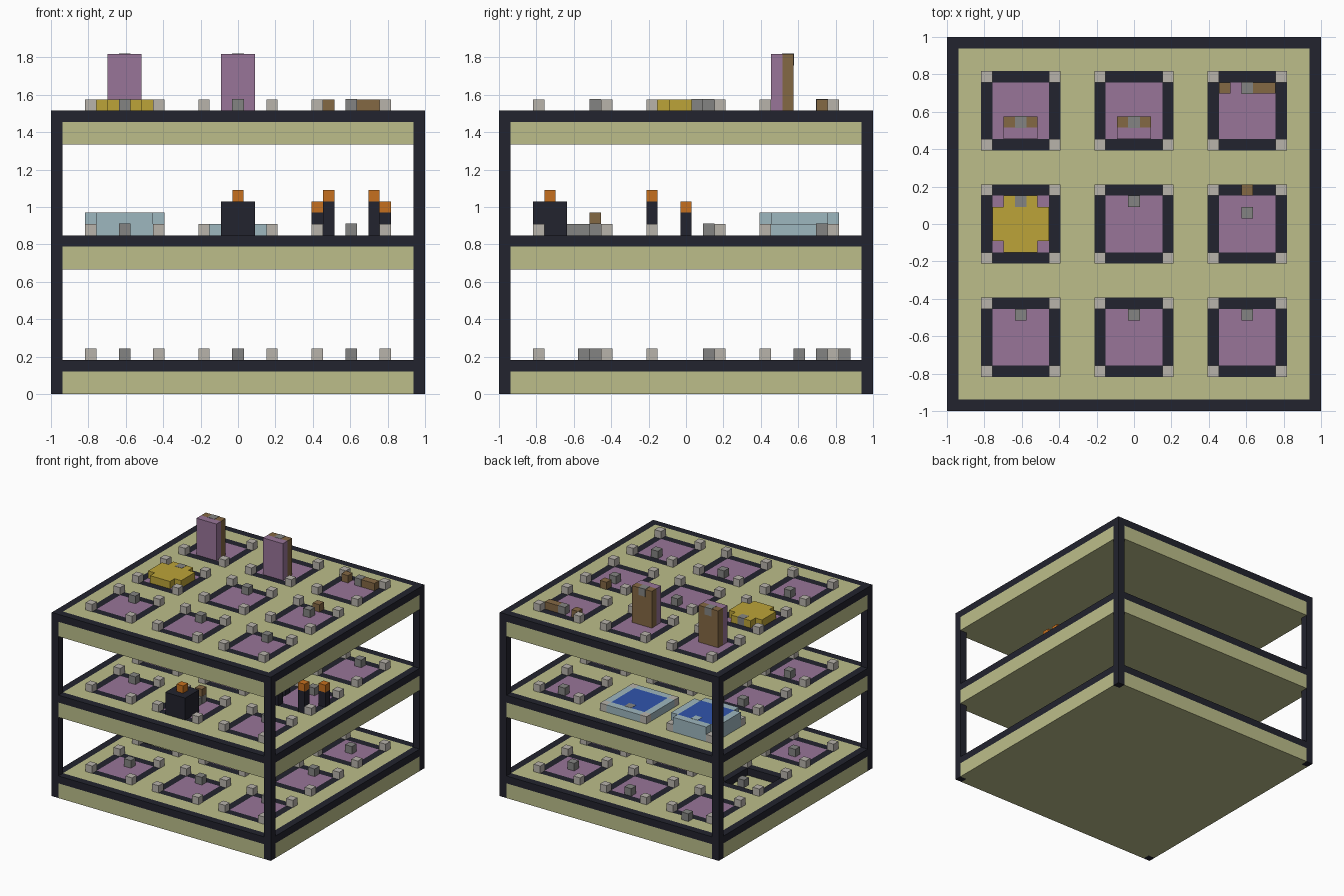
import bpy
import bmesh
from mathutils import Matrix, Vector

cube = bpy.data.objects.get("Cube")
if cube:
    bpy.data.objects.remove(cube, do_unlink=True)

V = 2 / 33            # one block
FLOORS = (0, 11, 22)  # underside of each floor, in blocks
CELLS = (-10, 0, 10)  # plot centres on both axes


def material(name, *rgb):
    linear = [(c / 255 / 12.92) if c < 11 else ((c / 255 + 0.055) / 1.055) ** 2.4 for c in rgb]
    m = bpy.data.materials.new(name)
    m.use_nodes = True
    m.diffuse_color = (*linear, 1)
    bsdf = m.node_tree.nodes["Principled BSDF"]
    bsdf.inputs["Base Color"].default_value = (*linear, 1)
    bsdf.inputs["Roughness"].default_value = 0.9
    return m


GREEN = material("sage green", 188, 190, 138)
DARK = material("near black", 34, 35, 46)
PURPLE = material("dusty purple", 152, 117, 152)
PALE = material("pale grey", 184, 179, 171)
GREY = material("mid grey", 132, 132, 130)
YELLOW = material("mustard yellow", 188, 164, 56)
BROWN = material("brown", 132, 104, 68)
ORANGE = material("orange", 198, 112, 30)
ICE = material("pale blue", 158, 183, 191)
WATER = material("water blue", 48, 84, 172)


def finish(name, bm, mats):
    """Scale from blocks to units and link the object."""
    bmesh.ops.scale(bm, vec=(V, V, V), verts=bm.verts)
    mesh = bpy.data.meshes.new(name)
    bm.to_mesh(mesh)
    bm.free()
    for m in mats:
        mesh.materials.append(m)
    obj = bpy.data.objects.new(name, mesh)
    bpy.context.collection.objects.link(obj)
    return obj


def blocks(name, mat, items):
    """Join boxes given as (centre x, centre y, bottom z, size x, size y, size z)."""
    bm = bmesh.new()
    for x, y, z, sx, sy, sz in items:
        place = Matrix.Translation((x, y, z + sz / 2)) @ Matrix.Diagonal((sx, sy, sz, 1))
        bmesh.ops.create_cube(bm, size=1, matrix=place)
    return finish(name, bm, [mat])


def extrude(bm, faces, dz, keep=False):
    out = bmesh.ops.extrude_face_region(bm, geom=faces, use_keep_orig=keep)["geom"]
    verts = [g for g in out if isinstance(g, bmesh.types.BMVert)]
    bmesh.ops.translate(bm, verts=verts, vec=(0, 0, dz))
    if not keep:
        old = [f for f in faces if f.is_valid]
        if old:
            bmesh.ops.delete(bm, geom=old, context='FACES_ONLY')
    return [g for g in out if isinstance(g, bmesh.types.BMFace)]


def local(c):
    return min(abs(c - k) for k in CELLS)


def slab_colour(c, normal, base):
    """0 green, 1 dark, 2 purple, chosen from the position on the slab."""
    ax, ay, z = abs(c.x), abs(c.y), c.z - base
    if min(ax, ay) > 15.6:
        return 1                                   # corner posts
    if abs(normal.z) < 0.5:
        return 1 if z > 2 else 0                   # edge band and pit walls
    if z < 2.9:
        return 0                                   # underside and pit floor
    if max(ax, ay) > 15.6:
        return 1                                   # outer border
    reach = max(local(c.x), local(c.y))
    return 2 if reach < 2.6 else 1 if reach < 3.6 else 0


# Floor slabs with framed plots
def floor_slab(name, base, pit=None):
    bm = bmesh.new()
    bmesh.ops.create_grid(bm, x_segments=33, y_segments=33, size=16.5,
                          matrix=Matrix.Translation((0, 0, base)))
    mid = extrude(bm, bm.faces[:], 2, keep=True)
    top = extrude(bm, mid, 1)
    if pit:
        px, py = pit
        hole = [f for f in top
                if max(abs(f.calc_center_median().x - px),
                       abs(f.calc_center_median().y - py)) < 2.6]
        extrude(bm, hole, -1)
    bmesh.ops.recalc_face_normals(bm, faces=bm.faces[:])
    for f in bm.faces:
        f.material_index = slab_colour(f.calc_center_median(), f.normal, base)
    finish(name, bm, [GREEN, DARK, PURPLE])


floor_slab("lower_floor", FLOORS[0], pit=(-10, 0))
floor_slab("middle_floor", FLOORS[1])
floor_slab("upper_floor", FLOORS[2])

# Corner posts between the floors
blocks("corner_posts", DARK, [(sx * 16, sy * 16, z, 1, 1, 8)
                              for sx in (-1, 1) for sy in (-1, 1) for z in (3, 14)])

# Pale studs on the plot corners
for label, base in zip(("lower", "middle", "upper"), FLOORS):
    blocks(label + "_corner_studs", PALE,
           [(cx + dx, cy + dy, base + 3, 1, 1, 1)
            for cx in CELLS for cy in CELLS for dx in (-3, 3) for dy in (-3, 3)])

# Grey marker on each plot: offset from the plot centre, moved on some plots
MOVED = {
    "lower": {(-10, -10): (0, 1, 0), (10, 10): (0, 0, 0), (-10, 10): (0, 4, 0)},
    "middle": {(-10, 10): None},
    "upper": {(10, 0): (0, 1, 0), (-10, 10): (0, -1, 4), (0, 10): (0, -1, 4)},
}
for label, base in zip(MOVED, FLOORS):
    spots = []
    for cx in CELLS:
        for cy in CELLS:
            off = MOVED[label].get((cx, cy), (0, 2, 0))
            if off:
                spots.append((cx + off[0], cy + off[1], base + 3 + off[2], 1.03, 1.03, 1.03))
    blocks(label + "_markers", GREY, spots)

MID, TOP = 14, 25  # standing heights

# Twin towers: purple front, brown back
for label, cx in (("right", -10), ("centre", 0)):
    blocks(label + "_tower_front", PURPLE, [(cx, 8, TOP, 3, 1, 5)])
    blocks(label + "_tower_back", BROWN, [(cx, 9, TOP, 3, 1, 5)])

# Yellow cross-shaped platform
blocks("yellow_platform", YELLOW, [(-10, 0, TOP, 3, 5, 1), (-12, 0, TOP, 1, 3, 1),
                                   (-8, 0, TOP, 1, 3, 1)])

# Brown crates
blocks("upper_crates", BROWN, [(8, 12, TOP, 1, 1, 1), (11.5, 12, TOP, 2, 1, 1),
                               (10, 3, TOP, 1, 1, 1)])

# Pools with raised rims
for label, cx, h in (("deep", -10, 2), ("shallow", 0, 1)):
    rim = [(cx + s * 3, 10, MID, 1, 5, h) for s in (-1, 1)]
    rim += [(cx, 10 + s * 3, MID, 5, 1, h) for s in (-1, 1)]
    if h > 1:
        rim.append((cx, 12, MID, 1, 1, h + 0.03))
    blocks(label + "_pool_rim", ICE, rim)
    blocks(label + "_pool_water", WATER, [(cx, 10, MID, 5, 5, h)])

# Furnace with a flame, connecting rod and crate
blocks("furnace", DARK, [(0, -10 - 2, MID, 3, 3, 3)])
blocks("furnace_flame", ORANGE, [(0, -12, MID + 3, 1, 1, 1)])
blocks("furnace_rod", GREY, [(0, -9.5, MID, 1, 2, 1)])
blocks("furnace_crate", BROWN, [(0, -8, MID + 1, 1, 1, 1)])

# Torches around one plot: two tall in front, two short at the sides
torches = [(10 + s * dx, y, h) for s in (-1, 1) for dx, y, h in ((2, -3, 3), (3, 0, 2))]
blocks("torch_poles", DARK, [(x, y, MID, 1, 1, h) for x, y, h in torches])
blocks("torch_flames", ORANGE, [(x, y, MID + h, 1, 1, 1) for x, y, h in torches])
